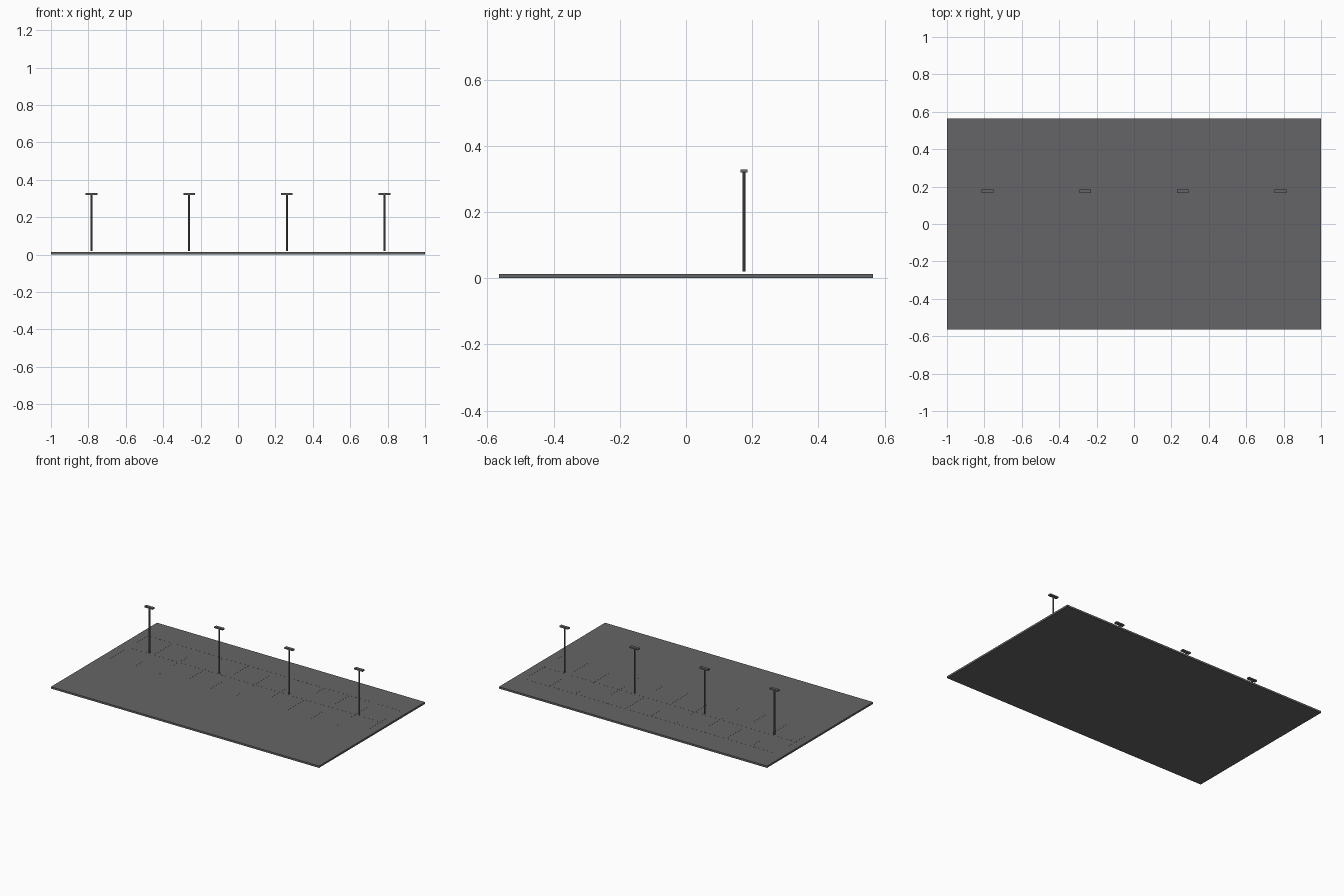
import bpy

if "Cube" in bpy.data.objects:
    bpy.data.objects.remove(bpy.data.objects["Cube"])

TOP = 0.0125         # height of the paved surface
ROW_Y = 0.175        # centre line of the double parking row
DEPTH = 0.205        # length of one bay

asphalt = bpy.data.materials.new("asphalt_grey")
asphalt.diffuse_color = (0.13, 0.13, 0.135, 1)
asphalt.use_nodes = True
asphalt.node_tree.nodes["Principled BSDF"].inputs["Base Color"].default_value = asphalt.diffuse_color


def finish(ob, name):
    ob.name = name
    ob.data.materials.append(asphalt)


def box(name, x, y, z0, z1, sx, sy):
    bpy.ops.mesh.primitive_cube_add(size=1, location=(x, y, (z0 + z1) / 2))
    ob = bpy.context.object
    ob.scale = (sx, sy, z1 - z0)
    bpy.ops.object.transform_apply(location=False, rotation=False, scale=True)
    finish(ob, name)


# Paved slab
box("pavement", 0, 0, 0, TOP, 2, 1.13)

# Painted lines: spine and rear line, then bay dividers
for name, y in (("spine_line", ROW_Y), ("rear_line", ROW_Y + DEPTH)):
    box(name, 0, y, TOP - 0.001, TOP + 0.0004, 1.89, 0.007)
BAYS = 10
for i in range(BAYS + 1):
    x = -0.94 + i * 1.88 / BAYS
    box(f"bay_divider_{i}", x, ROW_Y, TOP - 0.001, TOP + 0.0004, 0.007, 2 * DEPTH)

# Lamp posts with flat heads
for i in range(4):
    x = (i - 1.5) * 0.522
    bpy.ops.mesh.primitive_cylinder_add(vertices=8, radius=0.005, depth=0.30,
                                        location=(x, ROW_Y, 0.17))
    finish(bpy.context.object, f"lamp_post_{i}")
    box(f"lamp_head_{i}", x, ROW_Y, 0.319, 0.328, 0.063, 0.021)
